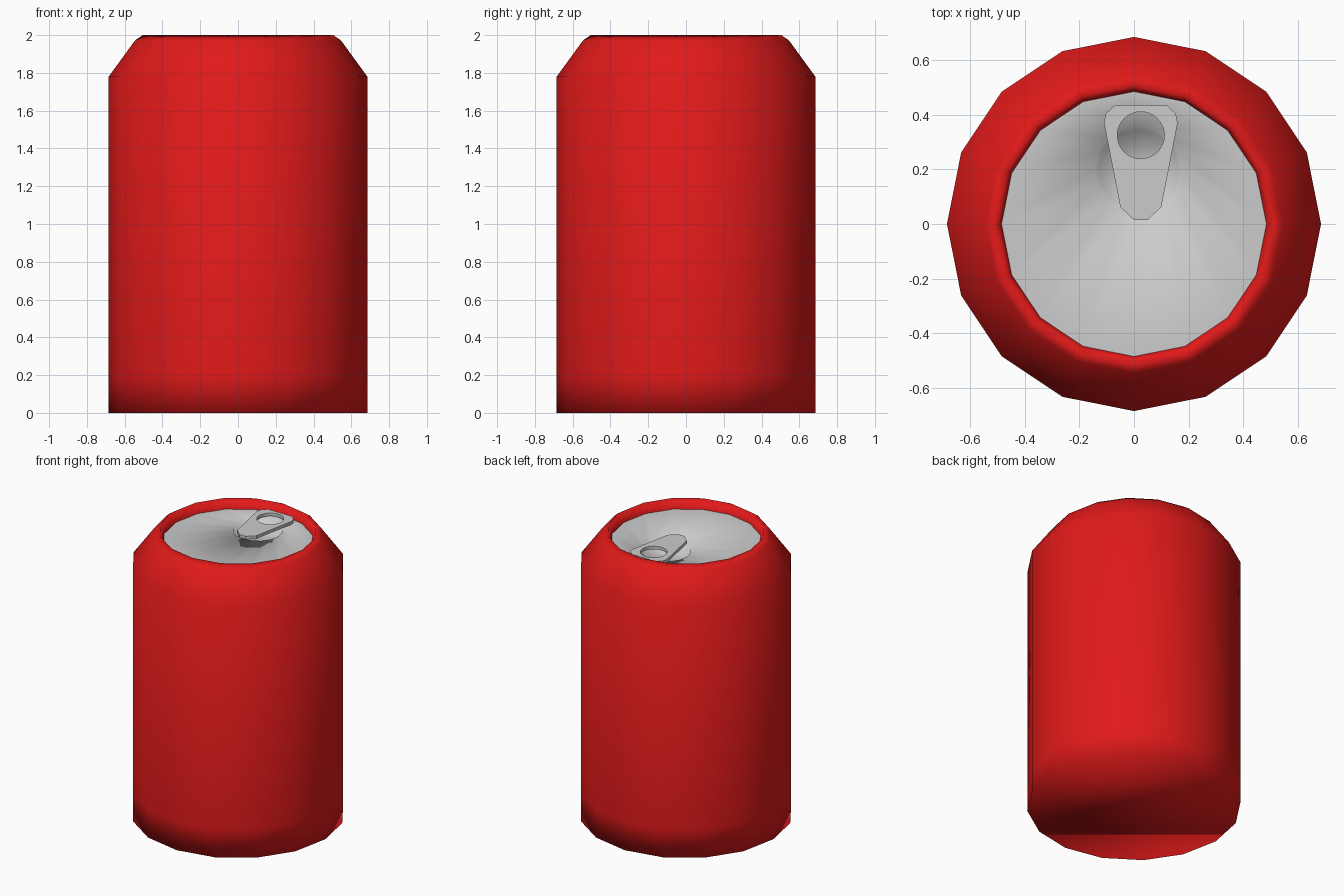
import bpy
from math import cos, sin, tau

if "Cube" in bpy.data.objects:
    bpy.data.objects.remove(bpy.data.objects["Cube"])

SIDES = 16


def ring(radius, z, x=0, y=0, n=SIDES):
    return [(x + radius * cos(tau * i / n), y + radius * sin(tau * i / n), z)
            for i in range(n)]


def loft(name, rings, cap_first=False, cap_last=False):
    """Skin a stack of equal-count rings with quads, with optional end caps."""
    n = SIDES
    verts = [v for r in rings for v in r]
    faces = [(k * n + i, k * n + (i + 1) % n, (k + 1) * n + (i + 1) % n, (k + 1) * n + i)
             for k in range(len(rings) - 1) for i in range(n)]
    if cap_first:
        faces.append(tuple(reversed(range(n))))
    if cap_last:
        faces.append(tuple(range(len(verts) - n, len(verts))))
    mesh = bpy.data.meshes.new(name)
    mesh.from_pydata(verts, [], faces)
    mesh.polygons.foreach_set("use_smooth", [True] * len(faces))
    obj = bpy.data.objects.new(name, mesh)
    bpy.context.collection.objects.link(obj)
    return obj


# Red body: flat base, straight wall, sloping shoulder, rim and inner lip
profile = [(0.685, 0), (0.685, 0.2), (0.685, 1.78), (0.545, 1.972),
           (0.505, 2.0), (0.485, 1.93)]
body = loft("can_body", [ring(r, z) for r, z in profile], cap_first=True)
red = bpy.data.materials.new("red_paint")
red.diffuse_color = (0.75, 0.01, 0.01, 1)
red.use_nodes = True
red.node_tree.nodes["Principled BSDF"].inputs["Base Color"].default_value = red.diffuse_color
body.data.materials.append(red)

# Grey lid with a round sunken pit under the tab
PIT = (0.015, 0.2)
loft("can_lid", [ring(0.485, 1.93), ring(0.16, 1.93, *PIT), ring(0.145, 1.885, *PIT)],
     cap_last=True)

# Pull tab: tapered plate with a round finger hole
CX = 0.025
half = [(0.025, 0.015), (0.075, 0.062), (0.135, 0.37), (0.128, 0.405), (0.095, 0.435)]
outline = [(CX + x, y, 0) for x, y in half] + [(CX - x, y, 0) for x, y in reversed(half)]
curve = bpy.data.curves.new("pull_tab", 'CURVE')
curve.dimensions = '2D'
curve.fill_mode = 'BOTH'
curve.extrude = 0.011
for pts in (outline, ring(0.086, 0, CX, 0.325, 32)):
    spline = curve.splines.new('POLY')
    spline.points.add(len(pts) - 1)
    for p, co in zip(spline.points, pts):
        p.co = (*co, 1)
    spline.use_cyclic_u = True
tab = bpy.data.objects.new("pull_tab", curve)
tab.location.z = 1.957
bpy.context.collection.objects.link(tab)
bpy.context.view_layer.objects.active = tab
tab.select_set(True)
bpy.ops.object.convert(target='MESH')
bpy.ops.object.shade_flat()
